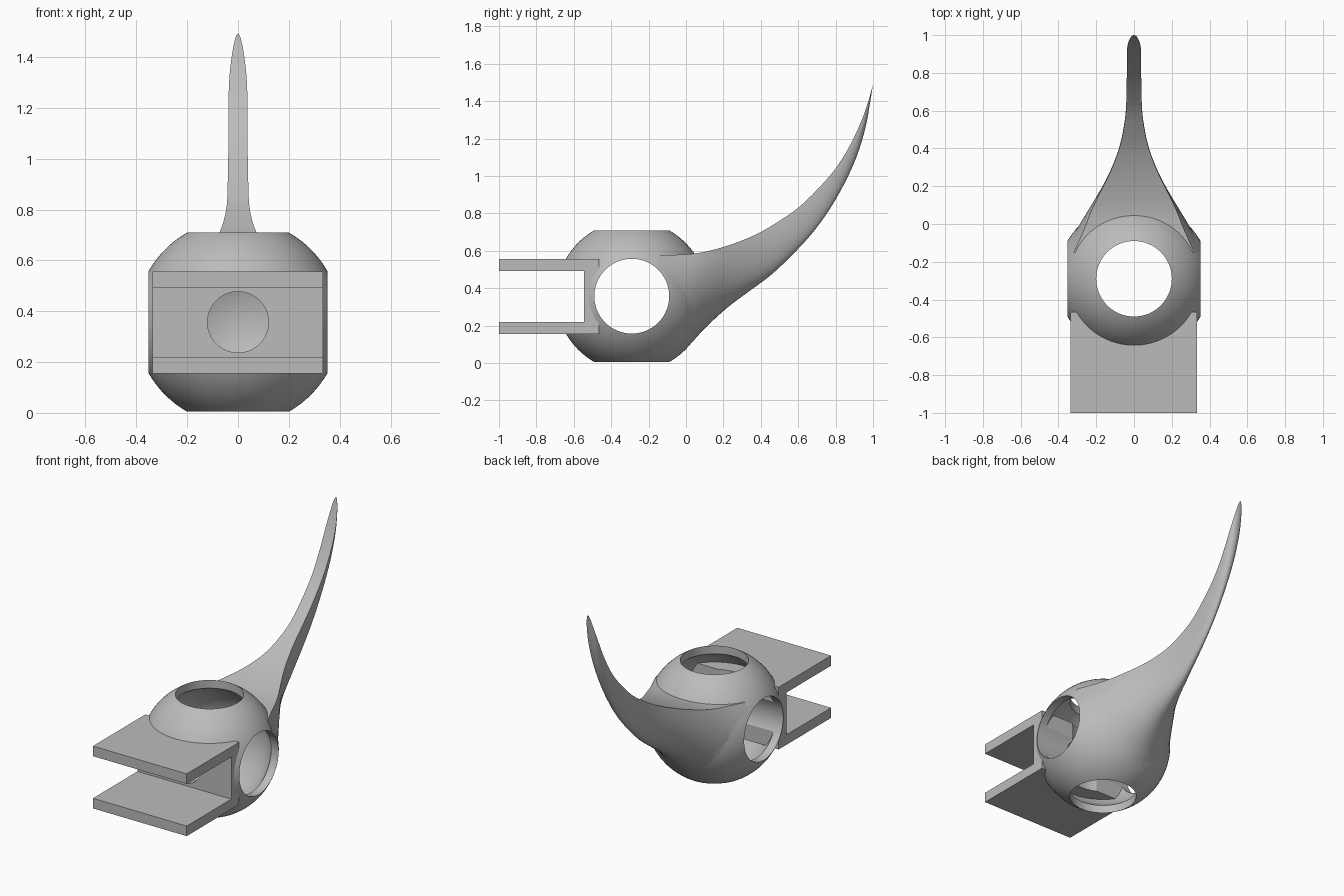
import bpy, bmesh, math
from mathutils import Vector, Matrix

if "Cube" in bpy.data.objects:
    bpy.data.objects.remove(bpy.data.objects["Cube"], do_unlink=True)

CENTER = Vector((0, -0.29, 0.357))
OUTER, INNER, HOLE = 0.405, 0.36, 0.2

grey = bpy.data.materials.new("plain grey")
grey.use_nodes = True
grey.diffuse_color = (0.5, 0.5, 0.5, 1)
grey.node_tree.nodes["Principled BSDF"].inputs["Base Color"].default_value = (0.5, 0.5, 0.5, 1)


def add_object(name, bm):
    bmesh.ops.recalc_face_normals(bm, faces=bm.faces)
    mesh = bpy.data.meshes.new(name)
    bm.to_mesh(mesh)
    bm.free()
    mesh.materials.append(grey)
    obj = bpy.data.objects.new(name, mesh)
    bpy.context.collection.objects.link(obj)
    return obj


def sphere(name, radius):
    bm = bmesh.new()
    bmesh.ops.create_uvsphere(bm, u_segments=72, v_segments=48, radius=radius,
                              matrix=Matrix.Translation(CENTER))
    return add_object(name, bm)


def cylinder(name, radius, depth, axis, center=CENTER):
    bm = bmesh.new()
    turn = Vector((0, 0, 1)).rotation_difference(Vector(axis)).to_matrix().to_4x4()
    bmesh.ops.create_cone(bm, cap_ends=True, segments=64, radius1=radius, radius2=radius,
                          depth=depth, matrix=Matrix.Translation(center) @ turn)
    return add_object(name, bm)


def boolean(target, tool, operation):
    """Combine the tool into the target, then remove the tool."""
    mod = target.modifiers.new(operation.lower(), 'BOOLEAN')
    mod.operation, mod.object, mod.solver = operation, tool, 'EXACT'
    bpy.context.view_layer.objects.active = target
    bpy.ops.object.modifier_apply(modifier=mod.name)
    bpy.data.objects.remove(tool, do_unlink=True)


def smooth_sections(rows, steps=4):
    """Catmull-Rom interpolation between sections."""
    result = []
    for i in range(len(rows) - 1):
        a, b, c, d = (rows[max(0, min(len(rows) - 1, i + k))] for k in (-1, 0, 1, 2))
        for s in range(steps):
            t = s / steps
            result.append([q + t / 2 * (r - p + t * (2*p - 5*q + 4*r - u + t * (3*(q - r) + u - p)))
                           for p, q, r, u in zip(a, b, c, d)])
    return result + [rows[-1]]


# Tail sections: top y, top z, bottom y, bottom z, half width, truncation angle
SECTIONS = [
    (-.15, .575, -.15, -.02, .375, 32),
    (-.02, .58, 0, .08, .295, 28),
    (.08, .59, .10, .185, .235, 20),
    (.2, .62, .22, .295, .165, 10),
    (.3, .655, .34, .385, .115, 5),
    (.4, .70, .46, .475, .078, 0),
    (.5, .76, .58, .59, .055, 0),
    (.6, .83, .68, .70, .043, 0),
    (.7, .925, .77, .825, .04, 0),
    (.8, 1.04, .85, .965, .038, 0),
    (.88, 1.17, .915, 1.11, .038, 0),
    (.94, 1.3, .96, 1.26, .035, 0),
    (.975, 1.4, .983, 1.385, .025, 0),
    (.993, 1.465, .995, 1.46, .013, 0),
    (1, 1.49, 1, 1.488, .003, 0),
]


def tail():
    """Curved horn with a flat top and a rounded underside."""
    bm = bmesh.new()
    rings, count = [], 28
    for ty, tz, by, bz, width, cut in smooth_sections(SECTIONS):
        top, bottom = Vector((0, ty, tz)), Vector((0, by, bz))
        lift = math.sin(math.radians(cut))
        ring = []
        for k in range(count + 1):
            a = math.radians(-cut + (180 + 2 * cut) * k / count)
            p = top.lerp(bottom, (math.sin(a) + lift) / (1 + lift))
            p.x = width * math.cos(a)
            ring.append(bm.verts.new(p))
        rings.append(ring)
    for r0, r1 in zip(rings, rings[1:]):
        for k in range(count + 1):
            n = (k + 1) % (count + 1)
            bm.faces.new((r0[k], r0[n], r1[n], r1[k]))
    bm.faces.new(rings[0])
    bm.faces.new(rings[-1][::-1])
    return add_object("tail", bm)


def channel():
    """U-shaped bracket extruded sideways."""
    profile = [(-1, .155), (-.465, .155), (-.465, .557), (-1, .557),
               (-1, .492), (-.545, .492), (-.545, .22), (-1, .22)]
    bm = bmesh.new()
    face = bm.faces.new([bm.verts.new((-.336, y, z)) for y, z in profile])
    out = bmesh.ops.extrude_face_region(bm, geom=[face])
    bmesh.ops.translate(bm, vec=(.67, 0, 0),
                        verts=[v for v in out["geom"] if isinstance(v, bmesh.types.BMVert)])
    return add_object("channel_bracket", bm)


# Hollow ball with its tail
body = sphere("hollow_ball_and_tail", OUTER)
boolean(body, tail(), 'UNION')
boolean(body, sphere("cavity_cutter", INNER), 'DIFFERENCE')

# Front bracket with a round hole in its web
bracket = channel()
boolean(bracket, cylinder("web_hole_cutter", 0.12, 0.3, (0, 1, 0), CENTER + Vector((0, -0.25, 0))),
        'DIFFERENCE')
# Clear the ball wall behind the web hole and inside the channel
boolean(body, cylinder("wall_hole_cutter", 0.12, 0.3, (0, 1, 0), CENTER + Vector((0, -0.3, 0))),
        'DIFFERENCE')
bm = bmesh.new()
bmesh.ops.create_cube(bm, size=1, matrix=Matrix.Translation((0, -.77, .356))
                      @ Matrix.Diagonal((1, .45, .3, 1)))
boolean(body, add_object("slot_cutter", bm), 'DIFFERENCE')

# Sideways and vertical through holes
for part in (body, bracket):
    for axis in ((1, 0, 0), (0, 0, 1)):
        boolean(part, cylinder("through_hole_cutter", HOLE, 1.2, axis), 'DIFFERENCE')

for part in (body, bracket):
    bpy.ops.object.select_all(action='DESELECT')
    part.select_set(True)
    bpy.context.view_layer.objects.active = part
    bpy.ops.object.shade_smooth_by_angle(angle=math.radians(30))
